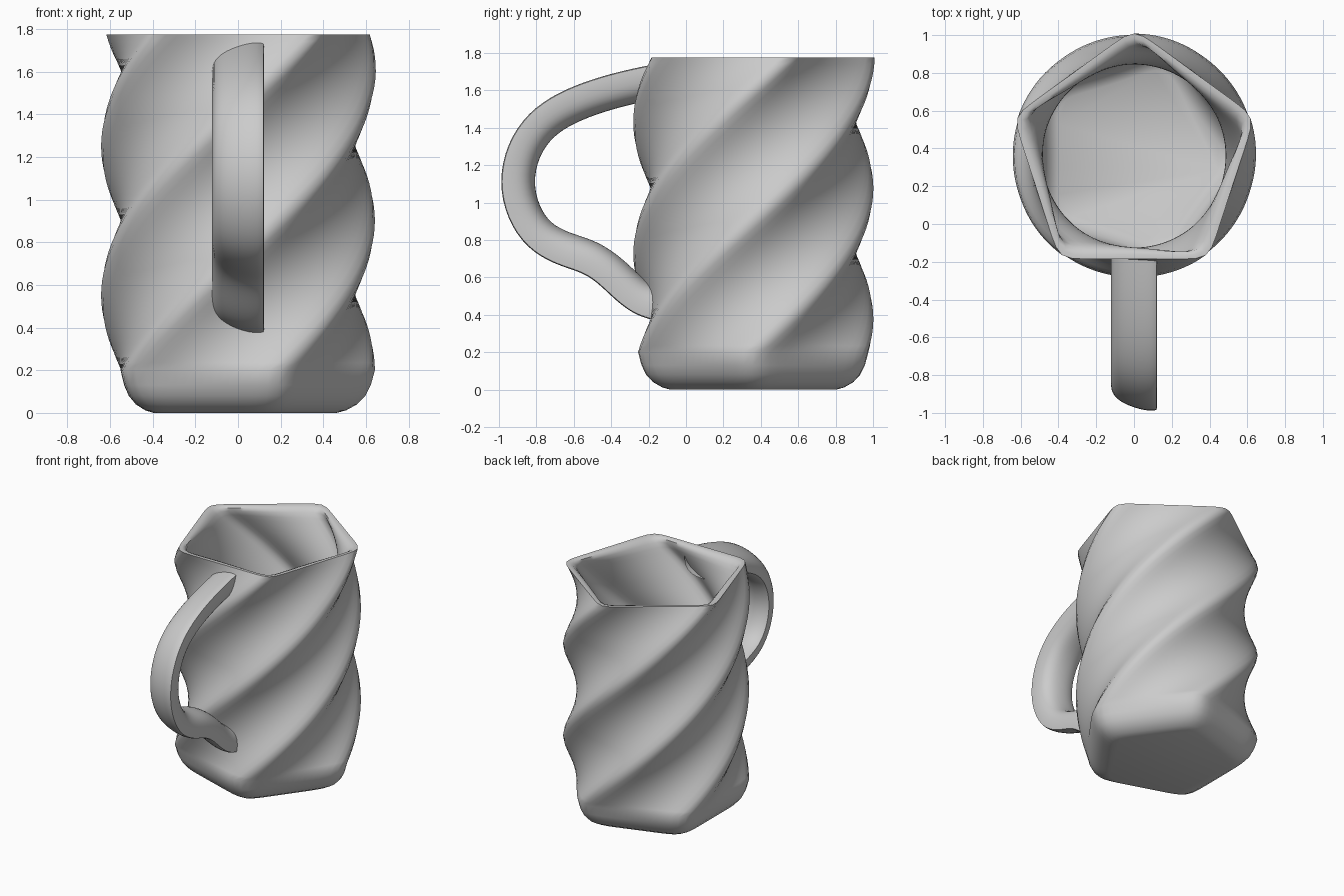
import bpy, bmesh
from math import cos, sin, pi, radians
from mathutils import Vector

if "Cube" in bpy.data.objects:
    bpy.data.objects.remove(bpy.data.objects["Cube"])

CY, HEIGHT, N = 0.36, 1.775, 80


def radius(theta, apothem, p):
    """Pentagon with rounded corners, one corner at theta = 0."""
    s = sum(max(cos(theta - pi / 5 - k * 2 * pi / 5), 0) ** p for k in range(5))
    return apothem * s ** (-1 / p)


def ring(bm, z, scale=1.0, inset=0.0):
    twist = radians(90 + 103 * (max(z, 0.2) - HEIGHT))
    top = max(0.0, (z - 1.45) / (HEIGHT - 1.45))
    p = 12 + 6 * top
    verts = []
    for i in range(N):
        t = 2 * pi * i / N
        r = (radius(t, 0.55 - 0.005 * top, p) - inset) * scale
        verts.append(bm.verts.new((r * cos(t + twist), CY + r * sin(t + twist), z)))
    return verts


def bridge(bm, rings):
    for a, b in zip(rings, rings[1:]):
        n = len(a)
        for i in range(n):
            j = (i + 1) % n
            bm.faces.new((a[i], a[j], b[j], b[i]))


def finish(bm, name):
    bmesh.ops.recalc_face_normals(bm, faces=bm.faces)
    mesh = bpy.data.meshes.new(name)
    bm.to_mesh(mesh)
    bm.free()
    obj = bpy.data.objects.new(name, mesh)
    bpy.context.collection.objects.link(obj)
    bpy.context.view_layer.objects.active = obj
    obj.select_set(True)
    bpy.ops.object.shade_smooth_by_angle(angle=radians(50))
    obj.select_set(False)
    return obj


# Twisted pentagonal cup: rounded base, outer wall, lip, inner wall, floor
bm = bmesh.new()
base = [(0.0, 0.72), (0.012, 0.79), (0.04, 0.87), (0.08, 0.93), (0.13, 0.97), (0.2, 1.0)]
rings = [ring(bm, z, s) for z, s in base]
STEPS = 45
walls = [0.2 + (HEIGHT - 0.2) * i / STEPS for i in range(1, STEPS + 1)]
rings += [ring(bm, z) for z in walls]
rings += [ring(bm, 1.775, 1, 0.025), ring(bm, 1.765, 1, 0.048), ring(bm, 1.74, 1, 0.062)]
rings += [ring(bm, z, 1, 0.065) for z in reversed(walls[:-1]) if z < 1.72]
rings += [ring(bm, 0.2, 0.99, 0.065), ring(bm, 0.13, 0.94, 0.065), ring(bm, 0.09, 0.82, 0.065)]
bridge(bm, rings)
bm.faces.new(rings[0])
bm.faces.new(rings[-1])
finish(bm, "twisted_cup")

# Handle: slanted rounded section swept along a side-view path (y, z)
path = [(-0.15, 1.65), (-0.3, 1.62), (-0.47, 1.575), (-0.64, 1.51), (-0.78, 1.42),
        (-0.875, 1.28), (-0.91, 1.11), (-0.875, 0.95), (-0.79, 0.82), (-0.66, 0.75),
        (-0.51, 0.71), (-0.4, 0.63), (-0.31, 0.54), (-0.23, 0.48), (-0.15, 0.46)]
section = [(0.122, 0.09), (0.122, -0.02), (0.065, -0.085), (-0.06, -0.1),
           (-0.122, -0.075), (-0.122, 0.0), (-0.06, 0.055), (0.06, 0.095)]
bm = bmesh.new()
rings = []
for i, (y, z) in enumerate(path):
    a = Vector(path[max(i - 1, 0)])
    b = Vector(path[min(i + 1, len(path) - 1)])
    t = (b - a).normalized()
    rings.append([bm.verts.new((u, y + t.y * v, z - t.x * v)) for u, v in section])
bridge(bm, rings)
handle = finish(bm, "handle")
sub = handle.modifiers.new("smooth", 'SUBSURF')
sub.levels = sub.render_levels = 2
crease = handle.data.attributes.new("crease_edge", 'FLOAT', 'EDGE')
# Firm up the two long edges on the handle's wide side
n = len(section)
for e in handle.data.edges:
    i, j = e.vertices
    if i % n == j % n and i % n in (0, 4):
        crease.data[e.index].value = 0.5
